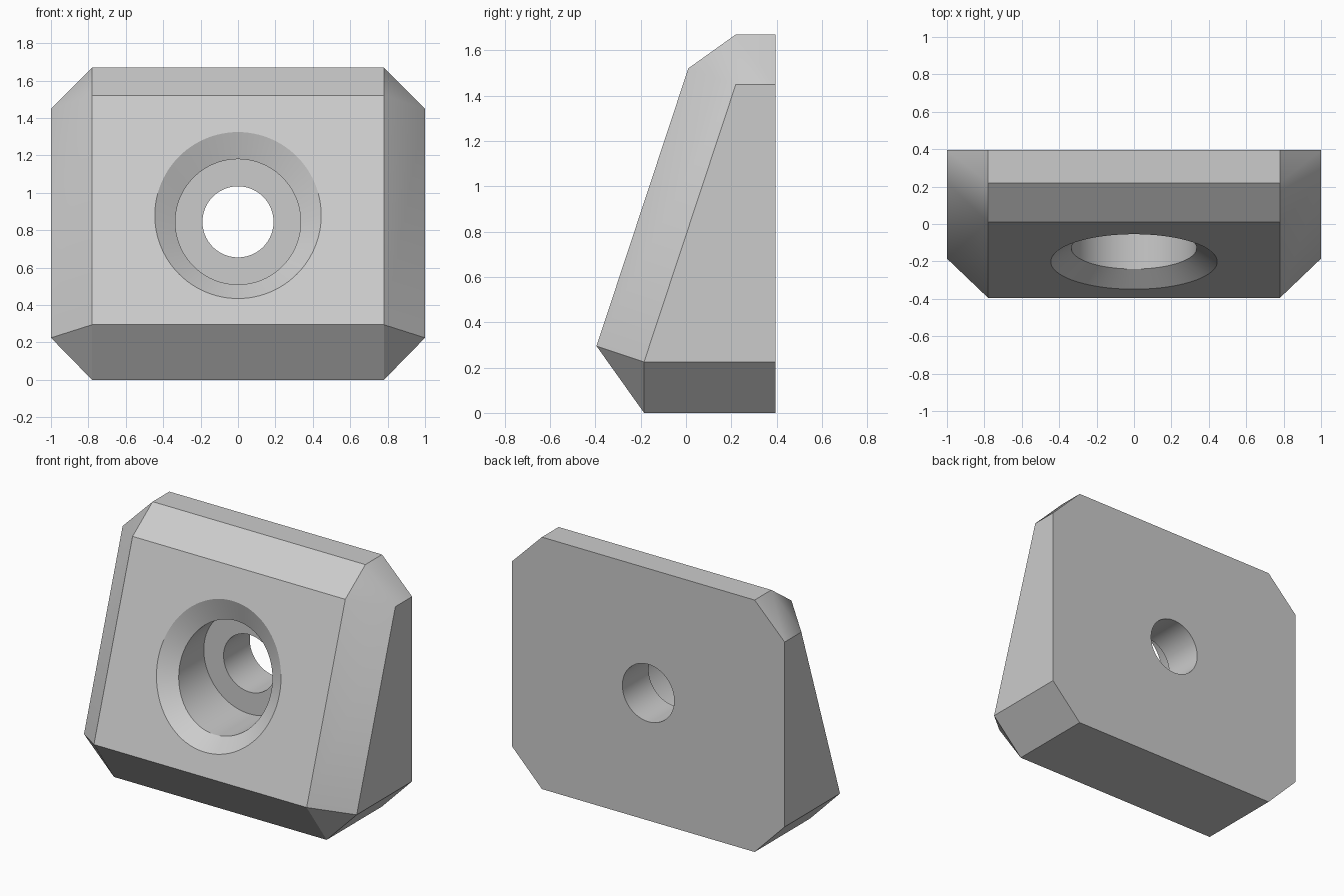
import bpy, bmesh, math

if "Cube" in bpy.data.objects:
    bpy.data.objects.remove(bpy.data.objects["Cube"], do_unlink=True)

# One neutral grey for the whole part
grey = bpy.data.materials.new("light grey")
grey.use_nodes = True
colour = (0.6, 0.6, 0.6, 1)
grey.diffuse_color = colour
grey.node_tree.nodes["Principled BSDF"].inputs["Base Color"].default_value = colour


def make_object(name, bm):
    bmesh.ops.recalc_face_normals(bm, faces=bm.faces)
    mesh = bpy.data.meshes.new(name)
    bm.to_mesh(mesh)
    bm.free()
    mesh.materials.append(grey)
    obj = bpy.data.objects.new(name, mesh)
    bpy.context.collection.objects.link(obj)
    return obj


# Wedge body: convex shape from mirrored corner points
BACK, NOSE, FOOT, SHOULDER, CROWN = 0.395, -0.395, -0.185, 0.01, 0.22
SLOPE = (SHOULDER - NOSE) / 1.225
inner = [(BACK, 0), (FOOT, 0), (NOSE, 0.295), (SHOULDER, 1.52), (CROWN, 1.67), (BACK, 1.67)]
outer = [(BACK, 0.225), (FOOT, 0.225), (CROWN, 1.45), (BACK, 1.45)]
bm = bmesh.new()
for half_width, profile in ((0.78, inner), (1.0, outer)):
    for side in (-1, 1):
        for y, z in profile:
            bm.verts.new((side * half_width, y, z))
bmesh.ops.convex_hull(bm, input=bm.verts)
bmesh.ops.dissolve_limit(bm, angle_limit=math.radians(1), verts=bm.verts, edges=bm.edges)
body = make_object("wedge_body", bm)

# Hole cutter: through hole, flat-floored counterbore, slanted flared rim
SEGMENTS = 96


def ring(bm, radius, y, z, slope=0):
    verts = []
    for i in range(SEGMENTS):
        a = math.tau * i / SEGMENTS
        dz = radius * math.sin(a)
        verts.append(bm.verts.new((radius * math.cos(a), y + slope * dz, z + dz)))
    return verts


AXIS, FLOOR = 0.845, 0.12
rim_y = NOSE + (0.88 - 0.295) * SLOPE
throat = (0.335, -0.13, AXIS)
rim = (0.445, rim_y, 0.88)
beyond = [a + 1.5 * (b - a) for a, b in zip(throat, rim)]
bm = bmesh.new()
rings = [
    ring(bm, 0.19, BACK + 0.2, AXIS),
    ring(bm, 0.19, FLOOR, AXIS),
    ring(bm, 0.335, FLOOR, AXIS),
    ring(bm, *throat, SLOPE),
    ring(bm, *beyond, SLOPE),
]
for a, b in zip(rings, rings[1:]):
    for i in range(SEGMENTS):
        j = (i + 1) % SEGMENTS
        bm.faces.new((a[i], a[j], b[j], b[i]))
bm.faces.new(rings[0])
bm.faces.new(rings[-1])
cutter = make_object("hole_cutter", bm)
cutter.hide_render = True

# Cut the hole and smooth only the shallow edges
cut = body.modifiers.new("hole", "BOOLEAN")
cut.operation = "DIFFERENCE"
cut.solver = "EXACT"
cut.object = cutter
for obj in bpy.context.selected_objects:
    obj.select_set(False)
body.select_set(True)
bpy.context.view_layer.objects.active = body
bpy.ops.object.modifier_apply(modifier=cut.name)
bpy.data.objects.remove(cutter, do_unlink=True)
bpy.ops.object.shade_smooth_by_angle(angle=math.radians(30))
